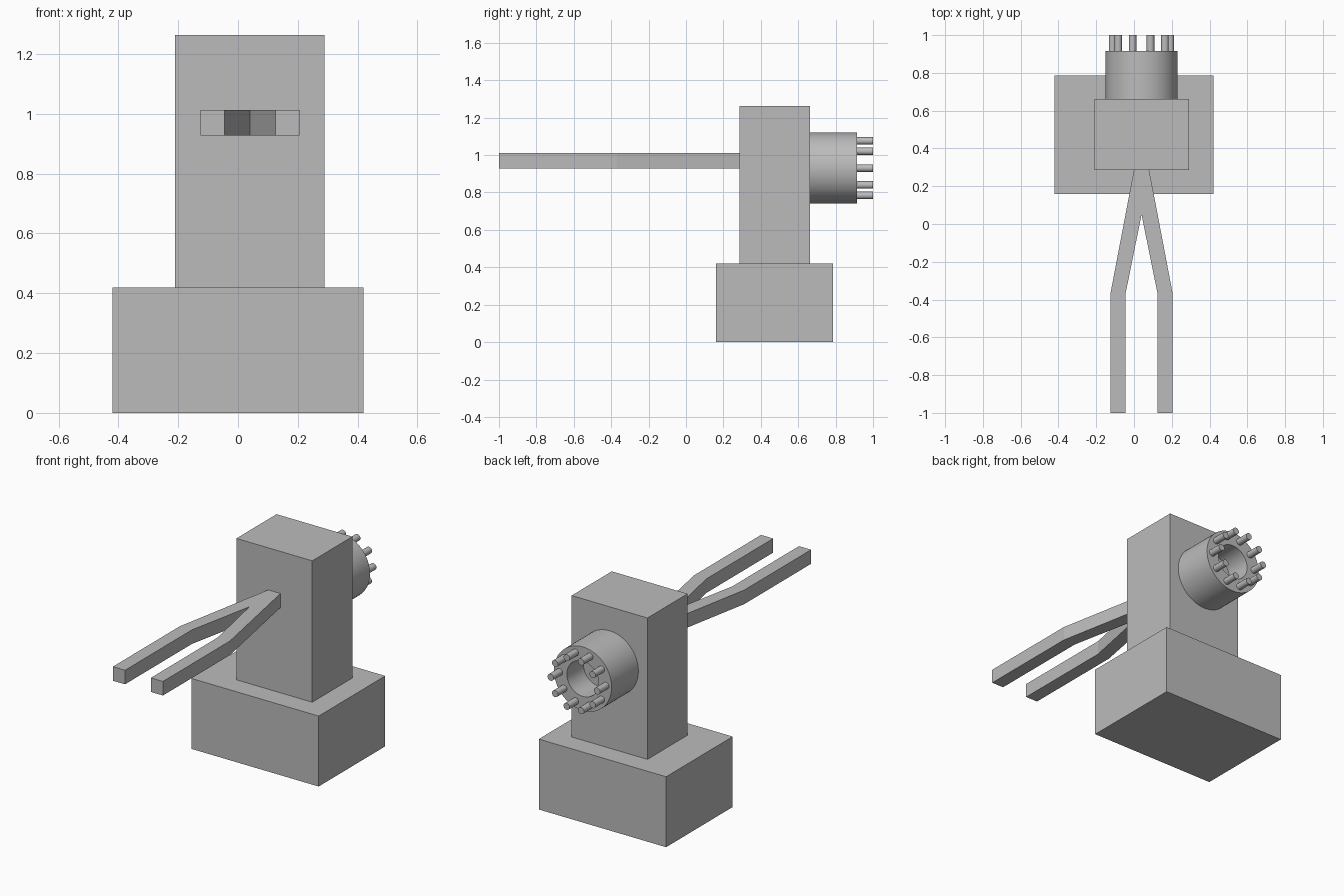
import bpy, bmesh, math
from mathutils import Matrix, Vector

cube = bpy.data.objects.get("Cube")
if cube:
    bpy.data.objects.remove(cube, do_unlink=True)

grey = bpy.data.materials.new("plain grey")
grey.use_nodes = True
colour = (0.5, 0.5, 0.5, 1)
grey.diffuse_color = colour
grey.node_tree.nodes["Principled BSDF"].inputs["Base Color"].default_value = colour


def finish(name, bm, smooth=False):
    bmesh.ops.recalc_face_normals(bm, faces=bm.faces)
    mesh = bpy.data.meshes.new(name)
    bm.to_mesh(mesh)
    bm.free()
    mesh.materials.append(grey)
    obj = bpy.data.objects.new(name, mesh)
    bpy.context.collection.objects.link(obj)
    if smooth:
        bpy.ops.object.select_all(action="DESELECT")
        obj.select_set(True)
        bpy.context.view_layer.objects.active = obj
        bpy.ops.object.shade_smooth_by_angle(angle=math.radians(35))
    return obj


def box(name, low, high):
    low, high = Vector(low), Vector(high)
    bm = bmesh.new()
    bmesh.ops.create_cube(bm, size=1, matrix=Matrix.Translation((low + high) / 2)
                          @ Matrix.Diagonal((*(high - low), 1)))
    return finish(name, bm)


def lathe(name, profile, centre, sides):
    """Spin (radius, y) points about a y axis through centre (x, z)."""
    bm = bmesh.new()
    rings = []
    for radius, y in profile:
        rings.append([bm.verts.new((
            centre[0] + radius * math.cos(math.tau * i / sides), y,
            centre[1] + radius * math.sin(math.tau * i / sides))) for i in range(sides)])
    for a, b in zip(rings, rings[1:]):
        for i in range(sides):
            j = (i + 1) % sides
            bm.faces.new((a[i], a[j], b[j], b[i]))
    bm.faces.new(rings[0])
    bm.faces.new(rings[-1])
    return finish(name, bm, smooth=True)


# Base block and column
box("base", (-0.42, 0.16, 0), (0.42, 0.787, 0.42))
box("column", (-0.21, 0.285, 0.42), (0.29, 0.663, 1.263))

# Forked arms: one outline, extruded upward
AXIS = 0.04
half = [(0.04, 0.287), (0.165, -0.37), (0.165, -1), (0.085, -1), (0.085, -0.37)]
outline = [(AXIS + x, y) for x, y in half] + [(AXIS, 0.05)]
outline += [(AXIS - x, y) for x, y in reversed(half)]
bm = bmesh.new()
face = bm.faces.new([bm.verts.new((x, y, 0.928)) for x, y in outline])
lifted = bmesh.ops.extrude_face_region(bm, geom=[face])["geom"]
bmesh.ops.translate(bm, vec=(0, 0, 0.084),
                    verts=[v for v in lifted if isinstance(v, bmesh.types.BMVert)])
finish("forked_arms", bm)

# Round hub with a recess in its back
HUB = (AXIS, 0.93)
lathe("hub", [(0.19, 0.663), (0.19, 0.915), (0.105, 0.915), (0.105, 0.76)], HUB, 64)

# Ring of pins on the hub rim
for k in range(10):
    turn = math.tau * k / 10
    spot = (HUB[0] + 0.153 * math.cos(turn), HUB[1] + 0.153 * math.sin(turn))
    lathe(f"pin_{k + 1}", [(0.02, 0.915), (0.02, 1)], spot, 24)
